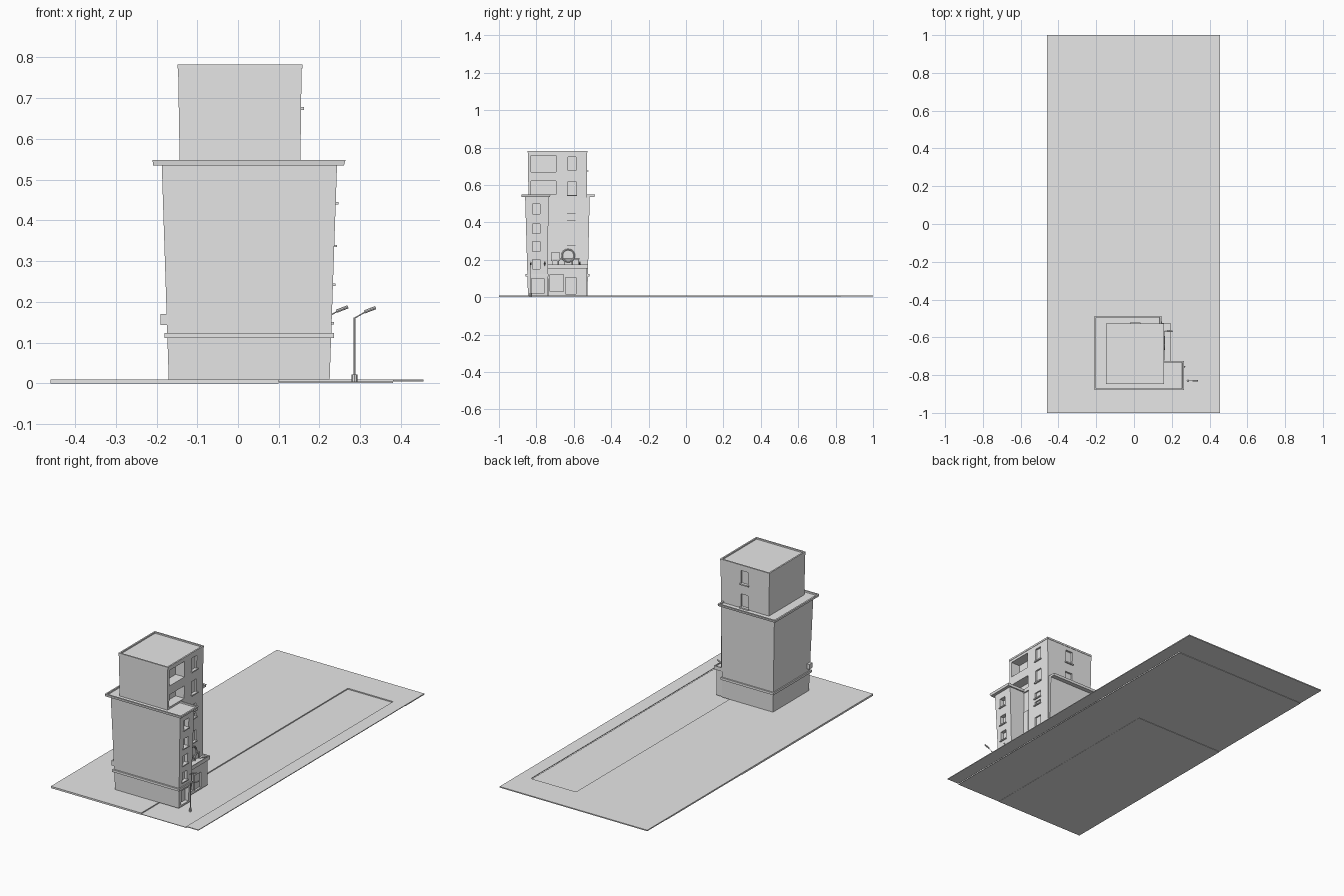
import bpy, bmesh, math
from mathutils import Vector

cube = bpy.data.objects.get("Cube")
if cube:
    bpy.data.objects.remove(cube, do_unlink=True)

grey = bpy.data.materials.new("plain_grey")
grey.use_nodes = True
tone = (0.8, 0.8, 0.8, 1)
grey.diffuse_color = tone
grey.node_tree.nodes["Principled BSDF"].inputs["Base Color"].default_value = tone


def finish(name, bm):
    bmesh.ops.recalc_face_normals(bm, faces=bm.faces)
    mesh = bpy.data.meshes.new(name)
    bm.to_mesh(mesh)
    bm.free()
    mesh.materials.append(grey)
    ob = bpy.data.objects.new(name, mesh)
    bpy.context.collection.objects.link(ob)
    return ob


def prism(name, low, high, z0, z1, rim=0, sink=0):
    """Loft between two outlines; optionally sink the top inside a rim."""
    bm = bmesh.new()
    a = [bm.verts.new((x, y, z0)) for x, y in low]
    b = [bm.verts.new((x, y, z1)) for x, y in high]
    bm.faces.new(a)
    top = bm.faces.new(b)
    for i in range(len(a)):
        j = (i + 1) % len(a)
        bm.faces.new((a[i], a[j], b[j], b[i]))
    bmesh.ops.recalc_face_normals(bm, faces=bm.faces)
    if rim:
        bmesh.ops.inset_region(bm, faces=[top], thickness=rim)
        bmesh.ops.inset_region(bm, faces=[top], thickness=0.0005)
        bmesh.ops.translate(bm, verts=top.verts, vec=(0, 0, -sink))
    return finish(name, bm)


def rect(x0, x1, y0, y1):
    return [(x0, y0), (x1, y0), (x1, y1), (x0, y1)]


def ell(x0, x1, y0, y1, xn, yn):
    return [(x0, y0), (x1, y0), (x1, yn), (xn, yn), (xn, y1), (x0, y1)]


def box(name, x0, x1, y0, y1, z0, z1):
    r = rect(x0, x1, y0, y1)
    return prism(name, r, r, z0, z1)


def carve(ob, cuts):
    """Cut a list of boxes out of an object and drop the cutters."""
    cutters = []
    for c in cuts:
        cutter = box("cutter", *c)
        cutter.hide_render = True
        mod = ob.modifiers.new("cut", "BOOLEAN")
        mod.operation, mod.solver, mod.object = "DIFFERENCE", "EXACT", cutter
        cutters.append(cutter)
    bpy.context.view_layer.update()
    mesh = bpy.data.meshes.new_from_object(
        ob.evaluated_get(bpy.context.evaluated_depsgraph_get()))
    ob.modifiers.clear()
    ob.data = mesh
    for c in cutters:
        bpy.data.objects.remove(c, do_unlink=True)


def rod(name, p, q, r, sides=8):
    p, q = Vector(p), Vector(q)
    bm = bmesh.new()
    bmesh.ops.create_cone(bm, cap_ends=True, segments=sides, radius1=r,
                          radius2=r, depth=(q - p).length)
    turn = (q - p).to_track_quat("Z", "Y").to_matrix()
    bmesh.ops.rotate(bm, verts=bm.verts, matrix=turn)
    bmesh.ops.translate(bm, verts=bm.verts, vec=(p + q) / 2)
    return finish(name, bm)


# Ground: pavement around a sunken road
box("pavement_front", -0.46, 0.1, -1, 0.16, 0, 0.01)
box("pavement_middle", -0.46, 0.1, 0.16, 0.83, 0.002, 0.01)
box("pavement_back", -0.46, 0.455, 0.83, 1, 0.004, 0.01)
box("pavement_side", 0.38, 0.455, -1, 0.83, 0.006, 0.01)
box("road", 0.1, 0.38, -1, 0.83, 0.001, 0.004)

# Flared lower block with an L-shaped plan
body = prism("lower_block", ell(-0.17, 0.225, -0.845, -0.527, 0.145, -0.74),
             ell(-0.187, 0.243, -0.86, -0.515, 0.145, -0.735), 0.01, 0.536)
wing_windows = [0.15, 0.245, 0.34, 0.445]
carve(body, [(0.215, 0.3, -0.822, -0.78, z, z + 0.052) for z in wing_windows]
      + [(0.205, 0.3, -0.825, -0.76, 0.02, 0.1)])
for z in wing_windows:
    edge = 0.225 + 0.018 * z / 0.53
    box("wing_window_sill", edge - 0.01, edge + 0.006, -0.827, -0.775, z - 0.006, z)

# Ledges around the block
prism("roof_ledge", ell(-0.208, 0.26, -0.878, -0.49, 0.145, -0.728),
      ell(-0.21, 0.264, -0.88, -0.487, 0.145, -0.725), 0.535, 0.548, 0.012, 0.008)
band = ell(-0.18, 0.235, -0.857, -0.517, 0.147, -0.735)
prism("lower_band", band, band, 0.111, 0.124)
box("wall_unit", -0.19, -0.17, -0.85, -0.82, 0.143, 0.17)

# Upper block with balconies, and the stair shaft under it
upper = prism("upper_block", rect(-0.143, 0.153, -0.842, -0.53),
              rect(-0.147, 0.156, -0.846, -0.528), 0.53, 0.774)
carve(upper, [(0.1, 0.2, -0.828, -0.695, 0.55, 0.62),
              (0.1, 0.2, -0.828, -0.695, 0.67, 0.758)]
      + [(0.145, 0.2, -0.63, -0.587, z, z + 0.073) for z in (0.546, 0.677)]
      + [(-0.015, 0.03, -0.54, -0.5, z, z + 0.073) for z in (0.546, 0.677)])
for z in (0.54, 0.671):
    box("side_sill", 0.145, 0.162, -0.635, -0.582, z, z + 0.007)
    box("back_sill", -0.02, 0.035, -0.535, -0.522, z, z + 0.007)
crown = rect(-0.148, 0.158, -0.847, -0.526)
prism("roof_rim", crown, crown, 0.772, 0.782, 0.012, 0.007)

shaft = box("stair_shaft", 0.1, 0.153, -0.69, -0.53, 0.01, 0.532)
openings = [(0.45, 0.485), (0.41, 0.43), (0.275, 0.335)]
carve(shaft, [(0.145, 0.2, -0.635, -0.592, a, b) for a, b in openings])
for a, b in openings:
    box("shaft_sill", 0.145, 0.16, -0.64, -0.587, a - 0.006, a)
box("recess_panel", 0.14, 0.152, -0.733, -0.695, 0.25, 0.41)

# Ground-floor shop with a flat canopy
shop = box("shop", 0.1, 0.183, -0.738, -0.532, 0.01, 0.155)
carve(shop, [(0.172, 0.25, -0.645, -0.588, 0.018, 0.105),
             (0.172, 0.25, -0.728, -0.655, 0.03, 0.12)])
canopy = rect(0.1, 0.193, -0.738, -0.525)
prism("shop_canopy", canopy, canopy, 0.154, 0.175, 0.006, 0.006)

# Round emblem and sign board above the canopy
rod("emblem_disc", (0.156, -0.63, 0.222), (0.16, -0.63, 0.222), 0.028, 20)
bpy.ops.mesh.primitive_torus_add(location=(0.161, -0.63, 0.222),
                                 rotation=(0, math.pi / 2, 0), major_radius=0.033,
                                 minor_radius=0.004, major_segments=24, minor_segments=6)
ring = bpy.context.object
ring.name = "emblem_ring"
ring.data.materials.append(grey)
box("sign_board", 0.15, 0.162, -0.722, -0.675, 0.193, 0.238)
for y in (-0.715, -0.685, -0.65, -0.61, -0.575):
    rod("sign_post", (0.16, y, 0.168), (0.16, y, 0.205), 0.0025)
rod("sign_rail", (0.16, -0.72, 0.203), (0.16, -0.57, 0.203), 0.0025)


# Lamps: an arm rising outward to a small head
def lamp(x, y, z):
    rod("lamp_arm", (x, y, z), (x + 0.028, y, z + 0.016), 0.0015)
    rod("lamp_head", (x + 0.024, y, z + 0.015), (x + 0.052, y, z + 0.026), 0.004)


lamp(0.218, -0.755, 0.162)
lamp(0.152, -0.568, 0.162)
lamp(0.286, -0.83, 0.16)
rod("lamp_post", (0.286, -0.83, 0.003), (0.286, -0.83, 0.162), 0.0025)
rod("lamp_foot", (0.286, -0.83, 0.003), (0.286, -0.83, 0.022), 0.007)
